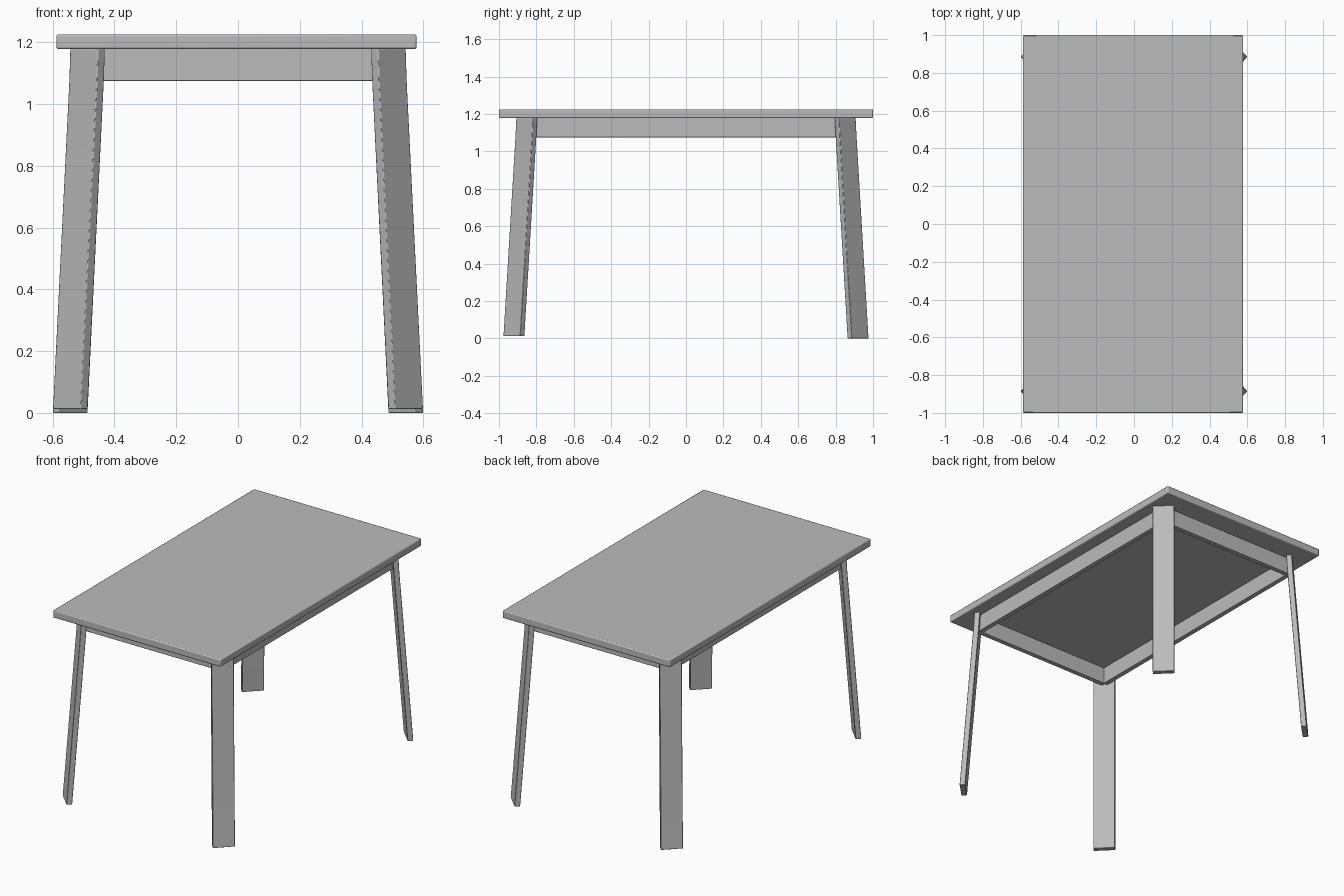
import bpy
import bmesh
from mathutils import Vector

if "Cube" in bpy.data.objects:
    bpy.data.objects.remove(bpy.data.objects["Cube"], do_unlink=True)

grey = bpy.data.materials.new("plain grey")
grey.use_nodes = True
colour = (0.5, 0.5, 0.5, 1)
grey.diffuse_color = colour
grey.node_tree.nodes["Principled BSDF"].inputs["Base Color"].default_value = colour


def loft(name, rings, bevel):
    """Join equal rings of points into a closed solid with softened edges."""
    bm = bmesh.new()
    loops = [[bm.verts.new(p) for p in ring] for ring in rings]
    n = len(loops[0])
    bm.faces.new(loops[0])
    bm.faces.new(loops[-1])
    for low, high in zip(loops, loops[1:]):
        for i in range(n):
            j = (i + 1) % n
            bm.faces.new((low[i], low[j], high[j], high[i]))
    bmesh.ops.recalc_face_normals(bm, faces=bm.faces)
    mesh = bpy.data.meshes.new(name)
    bm.to_mesh(mesh)
    bm.free()
    mesh.materials.append(grey)
    obj = bpy.data.objects.new(name, mesh)
    bpy.context.collection.objects.link(obj)
    mod = obj.modifiers.new("soft edges", "BEVEL")
    mod.width = bevel
    mod.segments = 2
    bpy.ops.object.select_all(action="DESELECT")
    obj.select_set(True)
    bpy.context.view_layer.objects.active = obj
    bpy.ops.object.shade_smooth_by_angle()
    return obj


def box(name, x0, x1, y0, y1, z0, z1, bevel):
    corners = [(x0, y0), (x1, y0), (x1, y1), (x0, y1)]
    return loft(name, [[(x, y, z) for x, y in corners] for z in (z0, z1)], bevel)


# Table top
box("table_top", -0.588, 0.578, -1, 1, 1.178, 1.225, 0.006)

# Apron rails, open in the middle
thick = 0.03
for side, word in ((1, "left"), (-1, "right")):
    xs = sorted((side * 0.495, side * (0.495 - thick)))
    box(word + "_apron", *xs, -0.835, 0.835, 1.075, 1.18, 0.001)
for side, word in ((-1, "front"), (1, "back")):
    ys = sorted((side * 0.86, side * (0.86 - thick)))
    box(word + "_apron", -0.475, 0.475, *ys, 1.075, 1.18, 0.001)

# Splayed plank legs, turned to face the corners
HALF_WIDTH, HALF_THICK = 0.064, 0.0165
for sx, across in ((1, "left"), (-1, "right")):
    for sy, along in ((-1, "front"), (1, "back")):
        wide = Vector((sx, -sy, 0)).normalized() * HALF_WIDTH
        deep = Vector((sx, sy, 0)).normalized() * HALF_THICK
        foot = 0.012 if sy < 0 else 0.0
        rings = []
        for x, y, z in ((0.543, 0.92, foot), (0.49, 0.856, 1.08), (0.487, 0.851, 1.179)):
            c = Vector((sx * x, sy * y, z))
            rings.append([c + wide + deep, c - wide + deep, c - wide - deep, c + wide - deep])
        loft(along + "_" + across + "_leg", rings, 0.003)
